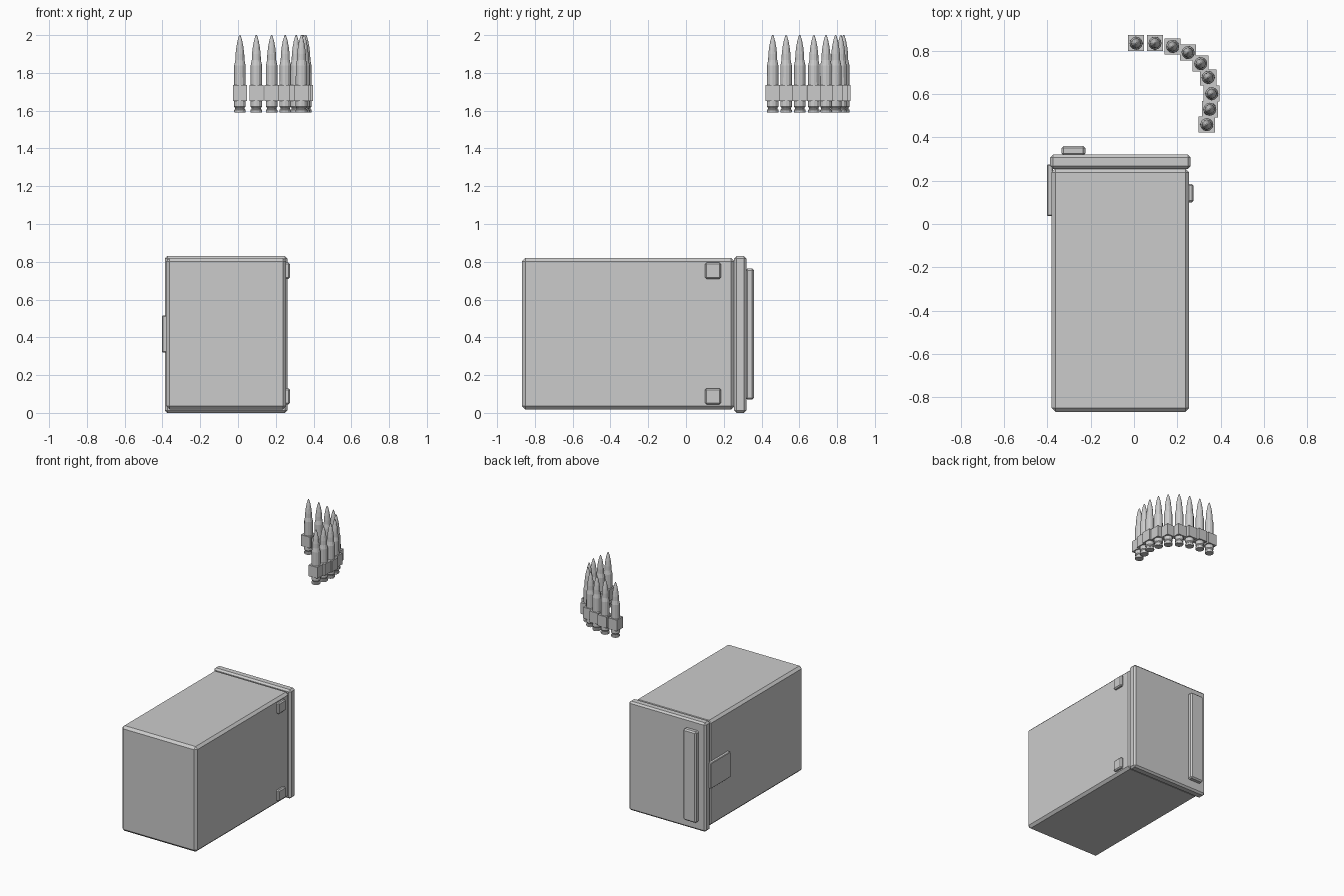
import bpy, bmesh, math

if "Cube" in bpy.data.objects:
    bpy.data.objects.remove(bpy.data.objects["Cube"])


def box(name, x, y, z, bevel=0.0):
    """Chamfered box from (min, max) ranges."""
    bm = bmesh.new()
    bmesh.ops.create_cube(bm, size=1)
    for v in bm.verts:
        for i, (a, b) in enumerate((x, y, z)):
            v.co[i] = a if v.co[i] < 0 else b
    if bevel:
        bmesh.ops.bevel(bm, geom=bm.edges[:], offset=bevel, segments=1,
                        affect='EDGES', profile=0.5)
    return finish(name, bm)


def finish(name, bm):
    bmesh.ops.recalc_face_normals(bm, faces=bm.faces[:])
    me = bpy.data.meshes.new(name)
    bm.to_mesh(me)
    bm.free()
    ob = bpy.data.objects.new(name, me)
    bpy.context.collection.objects.link(ob)
    return ob


def lathe(name, profile, sides):
    """Closed solid of revolution about z from (radius, z) points."""
    bm = bmesh.new()
    rings = [[bm.verts.new((r * math.cos(2 * math.pi * k / sides),
                            r * math.sin(2 * math.pi * k / sides), z))
              for k in range(sides)] for r, z in profile]
    for a, b in zip(rings, rings[1:]):
        for k in range(sides):
            n = (k + 1) % sides
            bm.faces.new((a[k], a[n], b[n], b[k]))
    bm.faces.new(rings[0])
    bm.faces.new(rings[-1])
    return finish(name, bm)


# Ammunition box and its end lid
box("box_body", (-0.38, 0.255), (-0.868, 0.257), (0.018, 0.82), 0.018)
box("box_lid", (-0.387, 0.262), (0.255, 0.32), (0.0, 0.83), 0.013)

# Carry handle on the lid, latch plate on the left, hinges on the right
box("lid_handle", (-0.335, -0.225), (0.316, 0.36), (0.07, 0.765), 0.01)
box("latch_plate", (-0.402, -0.375), (0.037, 0.275), (0.32, 0.515), 0.004)
for i, z in enumerate((0.045, 0.71)):
    box(f"hinge_{i + 1}", (0.245, 0.275), (0.10, 0.185), (z, z + 0.085), 0.008)

# Curved belt: cartridge and link at each point
belt = [(0.01, 0.835), (0.097, 0.835), (0.178, 0.82), (0.25, 0.792),
        (0.308, 0.741), (0.343, 0.677), (0.359, 0.602), (0.35, 0.53),
        (0.336, 0.459)]
cartridge_profile = [(0.029, 1.59), (0.031, 1.594), (0.031, 1.604),
                     (0.025, 1.608), (0.025, 1.615), (0.031, 1.622),
                     (0.030, 1.84), (0.024, 1.868), (0.023, 1.90),
                     (0.019, 1.935), (0.013, 1.968), (0.006, 1.992),
                     (0.003, 2.0)]
cartridge = lathe("cartridge_1", cartridge_profile, 12)
link = box("belt_link_1", (-0.037, 0.037), (-0.037, 0.037), (1.65, 1.735))
for i, (x, y) in enumerate(belt):
    for part, label in ((cartridge, "cartridge"), (link, "belt_link")):
        ob = part
        if i:
            ob = part.copy()
            ob.name = f"{label}_{i + 1}"
            bpy.context.collection.objects.link(ob)
        ob.location = (x, y, 0)
